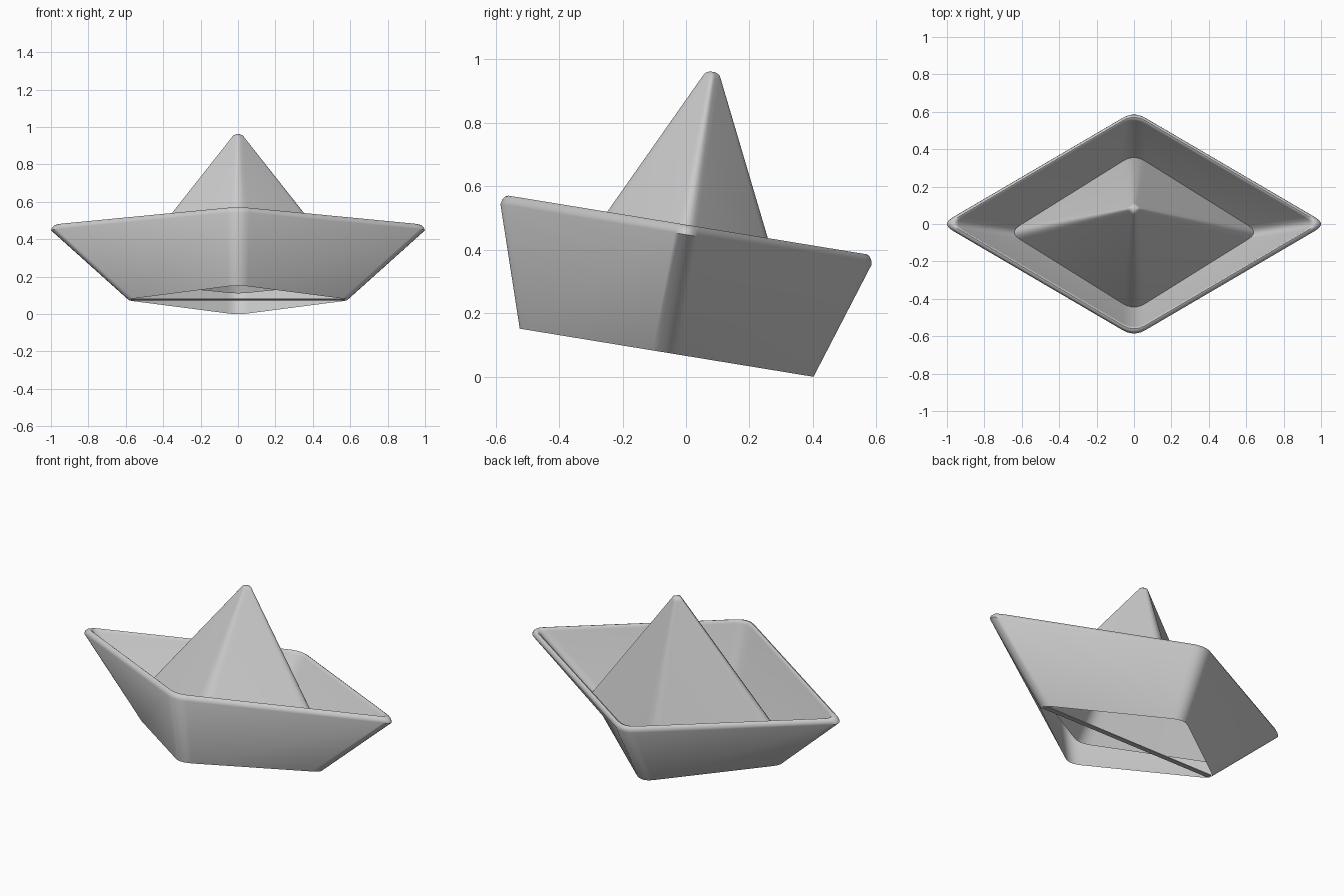
import bpy, bmesh, math
from mathutils import Matrix, Vector

if "Cube" in bpy.data.objects:
    bpy.data.objects.remove(bpy.data.objects["Cube"])

SEG = 5
V0 = -0.073
TILT = Matrix.Rotation(math.radians(-9.3), 4, 'X')


def diamond(a, b, w, cut=0.07):
    """Rounded rhombus ring reaching x = +-a and y = +-b at height w."""
    length = math.hypot(a, b)
    c = min(cut, 0.35 * length)
    k = 1 + c / (2 * length)
    corners = [Vector((a * k, 0)), Vector((0, b * k)),
               Vector((-a * k, 0)), Vector((0, -b * k))]
    pts = []
    for i, p in enumerate(corners):
        p0 = p + (corners[i - 1] - p).normalized() * c
        p2 = p + (corners[(i + 1) % 4] - p).normalized() * c
        for s in range(SEG + 1):
            t = s / SEG
            q = p0 * (1 - t) ** 2 + p * 2 * t * (1 - t) + p2 * t * t
            pts.append((q.x, q.y + V0, w))
    return pts


def finish(name, bm):
    bmesh.ops.transform(bm, matrix=TILT, verts=bm.verts)
    me = bpy.data.meshes.new(name)
    bm.to_mesh(me)
    bm.free()
    ob = bpy.data.objects.new(name, me)
    bpy.context.collection.objects.link(ob)
    bpy.ops.object.select_all(action='DESELECT')
    ob.select_set(True)
    bpy.context.view_layer.objects.active = ob
    bpy.ops.object.shade_smooth_by_angle(angle=math.radians(45))
    return ob


def loft(name, rings, cap=False):
    bm = bmesh.new()
    loops = [[bm.verts.new(p) for p in diamond(*r)] for r in rings]
    n = len(loops[0])
    for lo, hi in zip(loops, loops[1:]):
        for i in range(n):
            j = (i + 1) % n
            bm.faces.new((lo[i], lo[j], hi[j], hi[i]))
    if cap:
        bm.faces.new(loops[-1])
    return finish(name, bm)


# Hull: open bottom edge, outer wall, rolled rim, inner wall down to the fold
hull = loft("hull", [
    (0.585, 0.470, 0.068), (1.000, 0.593, 0.445), (0.994, 0.590, 0.460),
    (0.980, 0.582, 0.472), (0.965, 0.573, 0.476), (0.950, 0.564, 0.471),
    (0.941, 0.558, 0.458), (0.640, 0.405, 0.170)])

# Hollow centre peak rising from the fold
peak = loft("centre_peak", [
    (0.640, 0.405, 0.170), (0.036, 0.030, 0.945),
    (0.027, 0.023, 0.958), (0.012, 0.010, 0.965)], cap=True)

# Thin strip across the open bottom
bm = bmesh.new()
bmesh.ops.create_cube(bm, size=1)
bmesh.ops.scale(bm, vec=(1.15, 0.036, 0.005), verts=bm.verts)
bmesh.ops.translate(bm, vec=(0, V0, 0.071), verts=bm.verts)
strip = finish("bottom_strip", bm)

# Rest the lowest hull corner on the ground
low = min(v.co.z for v in hull.data.vertices)
for ob in (hull, peak, strip):
    ob.data.transform(Matrix.Translation((0, 0, -low)))
